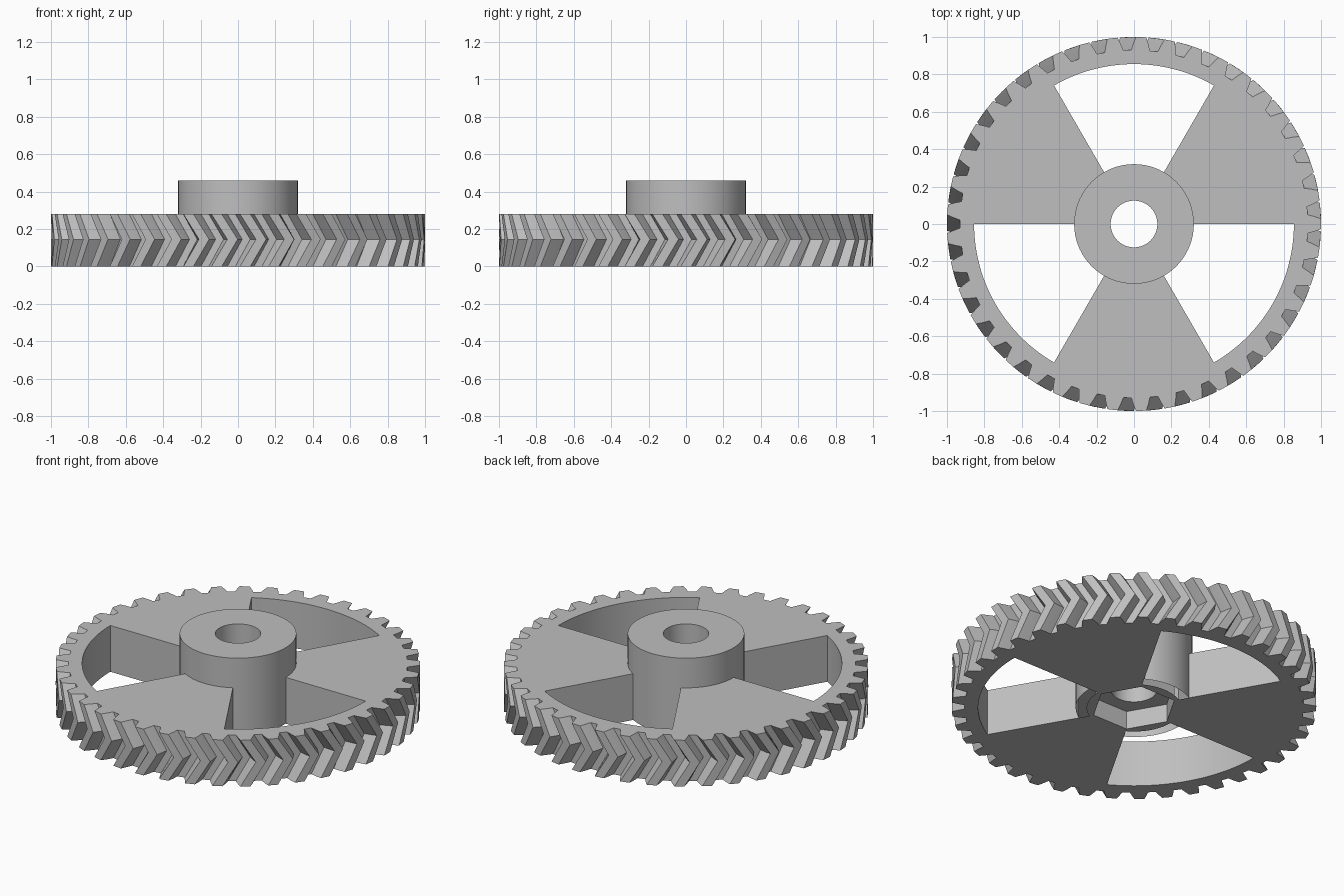
import bpy, bmesh, math

if "Cube" in bpy.data.objects:
    bpy.data.objects.remove(bpy.data.objects["Cube"], do_unlink=True)

TEETH = 41
PITCH = 2 * math.pi / TEETH
TWIST = math.radians(4.9)
RIM_TOP, MIDDLE, HUB_TOP = 0.28, 0.145, 0.46
HUB_R, WINDOW_R = 0.32, 0.855

grey = bpy.data.materials.new("light_grey")
grey.use_nodes = True
grey.diffuse_color = (0.52, 0.52, 0.52, 1)
grey.node_tree.nodes["Principled BSDF"].inputs["Base Color"].default_value = (0.52, 0.52, 0.52, 1)


def polar(r, a):
    return (r * math.cos(a), r * math.sin(a))


def arc(r, start, end, steps):
    return [polar(r, start + (end - start) * i / steps) for i in range(steps + 1)]


def circle(r, sides):
    return arc(r, 0, 2 * math.pi, sides)[:-1]


def prism(name, layers):
    """Closed solid through a stack of (outline, height) layers."""
    bm = bmesh.new()
    rings = [[bm.verts.new((x, y, z)) for x, y in outline] for outline, z in layers]
    n = len(rings[0])
    bm.faces.new(rings[0][::-1])
    bm.faces.new(rings[-1])
    for low, high in zip(rings, rings[1:]):
        for i in range(n):
            j = (i + 1) % n
            bm.faces.new((low[i], low[j], high[j], high[i]))
    mesh = bpy.data.meshes.new(name)
    bm.to_mesh(mesh)
    bm.free()
    obj = bpy.data.objects.new(name, mesh)
    bpy.context.collection.objects.link(obj)
    obj.data.materials.append(grey)
    return obj


def tooth_outline(turn):
    """Gear outline; each tooth narrows from root to tip."""
    flank = [(0.93, -0.35), (0.965, -0.27), (1.0, -0.18)]
    tooth = flank + [(r, -f) for r, f in reversed(flank)]
    return [polar(r, turn + (t + f) * PITCH) for t in range(TEETH) for r, f in tooth]


# Herringbone wheel: teeth lean one way, then back
gear = prism("herringbone_gear", [(tooth_outline(0), 0),
                                  (tooth_outline(TWIST), MIDDLE),
                                  (tooth_outline(0), RIM_TOP)])

# Three windows between the spokes, then hub, bore and nut recess
steps = []
for k in range(3):
    a = math.radians(60 + 120 * k)
    b = a + math.radians(60)
    outline = arc(WINDOW_R, a, b, 24) + arc(HUB_R - 0.06, b, a, 12)
    steps.append(("DIFFERENCE", prism("window_cutter", [(outline, -0.1), (outline, 0.4)])))
hub = circle(HUB_R, 72)
bore = circle(0.125, 48)
nut = circle(0.235, 6)
steps.append(("UNION", prism("hub", [(hub, 0), (hub, HUB_TOP)])))
steps.append(("DIFFERENCE", prism("bore_cutter", [(bore, -0.1), (bore, 0.6)])))
steps.append(("DIFFERENCE", prism("nut_cutter", [(nut, -0.1), (nut, 0.11)])))

for operation, tool in steps:
    tool.hide_render = True
    mod = gear.modifiers.new(tool.name, "BOOLEAN")
    mod.operation = operation
    mod.solver = "EXACT"
    mod.object = tool

# Bake the cuts and drop the helpers
depsgraph = bpy.context.evaluated_depsgraph_get()
gear.data = bpy.data.meshes.new_from_object(gear.evaluated_get(depsgraph))
gear.modifiers.clear()
for _, tool in steps:
    bpy.data.objects.remove(tool, do_unlink=True)

bpy.ops.object.select_all(action="DESELECT")
gear.select_set(True)
bpy.context.view_layer.objects.active = gear
bpy.ops.object.shade_smooth_by_angle(angle=math.radians(9))
